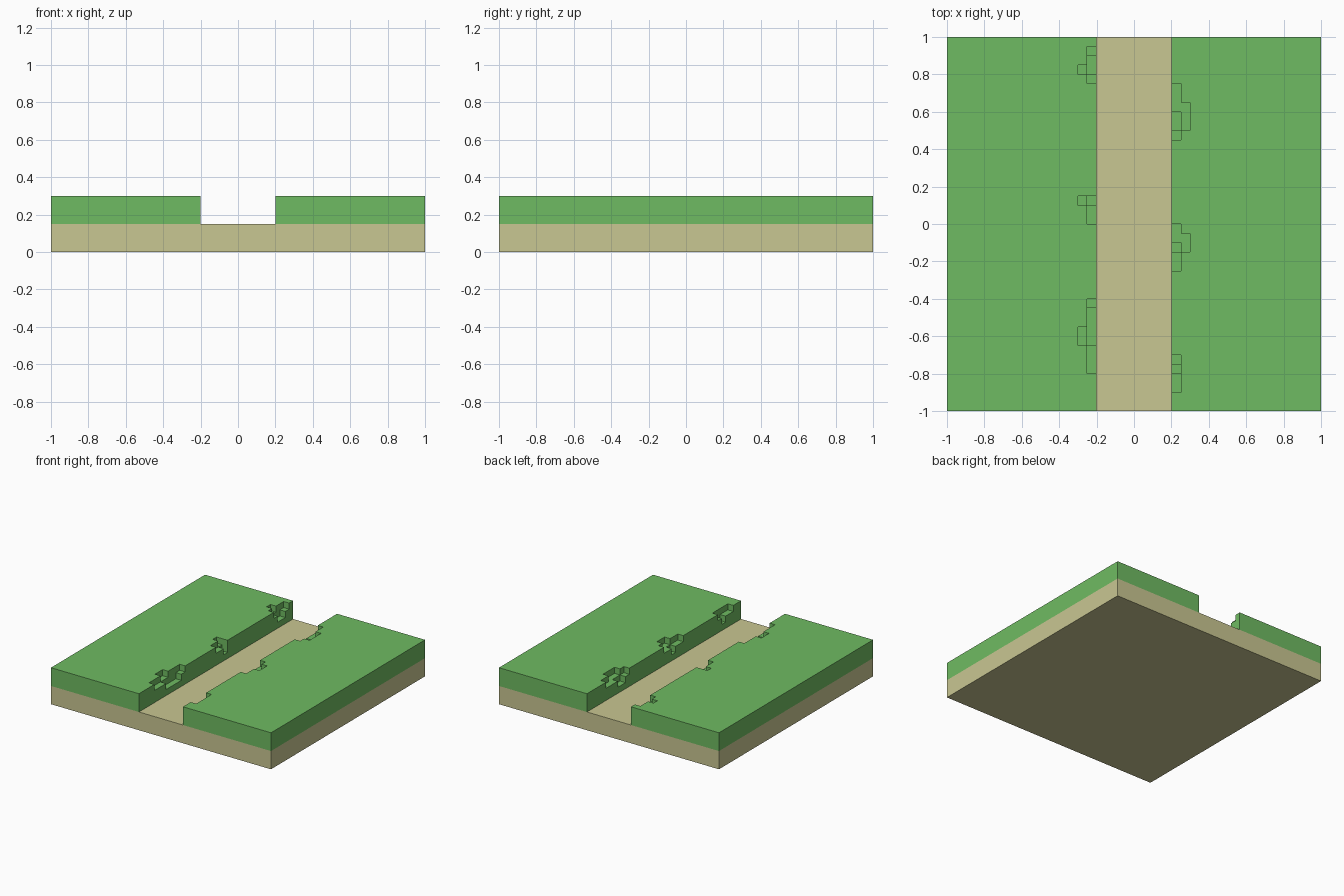
import bpy, bmesh

if "Cube" in bpy.data.objects:
    bpy.data.objects.remove(bpy.data.objects["Cube"])


def material(name, rgb):
    m = bpy.data.materials.new(name)
    m.diffuse_color = (*rgb, 1)
    m.use_nodes = True
    m.node_tree.nodes["Principled BSDF"].inputs["Base Color"].default_value = m.diffuse_color
    return m


GRASS = material("grass green", (0.159, 0.497, 0.122))
SAND = material("sand", (0.584, 0.571, 0.287))
STEP = 0.05


def add_object(name, bm, mat):
    mesh = bpy.data.meshes.new(name)
    bm.to_mesh(mesh)
    bm.free()
    mesh.materials.append(mat)
    ob = bpy.data.objects.new(name, mesh)
    bpy.context.collection.objects.link(ob)


def bank(name, side, notches):
    """Block grid with notches (column, y0, y1, layers cut from the top)."""
    xs = [0.2, 0.25, 0.3, 1.0]
    ys = [-1 + STEP * j for j in range(41)]
    zs = [0.15, 0.2, 0.25, 0.3]
    solid = {(i, j, k) for i in range(3) for j in range(40) for k in range(3)}
    for col, y0, y1, cut in notches:
        for j in range(round((y0 + 1) / STEP), round((y1 + 1) / STEP)):
            for k in range(3 - cut, 3):
                solid.discard((col, j, k))
    bm = bmesh.new()
    for cell in sorted(solid):
        for axis in range(3):
            for d in (0, 1):
                near = list(cell)
                near[axis] += 2 * d - 1
                if tuple(near) in solid:
                    continue
                quad = []
                for a, b in ((0, 0), (1, 0), (1, 1), (0, 1)):
                    c = list(cell)
                    c[axis] += d
                    c[(axis + 1) % 3] += a
                    c[(axis + 2) % 3] += b
                    quad.append(bm.verts.new((side * xs[c[0]], ys[c[1]], zs[c[2]])))
                # keep every face pointing outwards on both banks
                if (d == 0) != (side < 0):
                    quad.reverse()
                bm.faces.new(quad)
    bmesh.ops.remove_doubles(bm, verts=bm.verts, dist=0.001)
    bmesh.ops.dissolve_limit(bm, angle_limit=0.02, verts=bm.verts, edges=bm.edges)
    add_object(name, bm, GRASS)


# sandy slab, its top is the path floor
bm = bmesh.new()
bmesh.ops.create_cube(bm, size=1)
for v in bm.verts:
    v.co = (v.co.x * 2, v.co.y * 2, (v.co.z + 0.5) * 0.15)
add_object("sand_base", bm, SAND)

# grass banks with crumbled edges along the path
bank("left_grass_bank", -1, [
    (0, -0.8, -0.4, 1), (0, -0.65, -0.45, 2), (1, -0.65, -0.55, 1),
    (0, 0.0, 0.15, 1), (0, 0.1, 0.15, 2), (1, 0.1, 0.15, 1),
    (0, 0.75, 0.95, 1), (0, 0.8, 0.9, 2), (1, 0.8, 0.85, 1)])
bank("right_grass_bank", 1, [
    (0, -0.9, -0.7, 1), (0, -0.8, -0.75, 2),
    (0, -0.25, 0.0, 1), (0, -0.15, -0.1, 2), (1, -0.15, -0.05, 1),
    (0, 0.45, 0.75, 1), (0, 0.5, 0.6, 2), (1, 0.5, 0.65, 1)])
